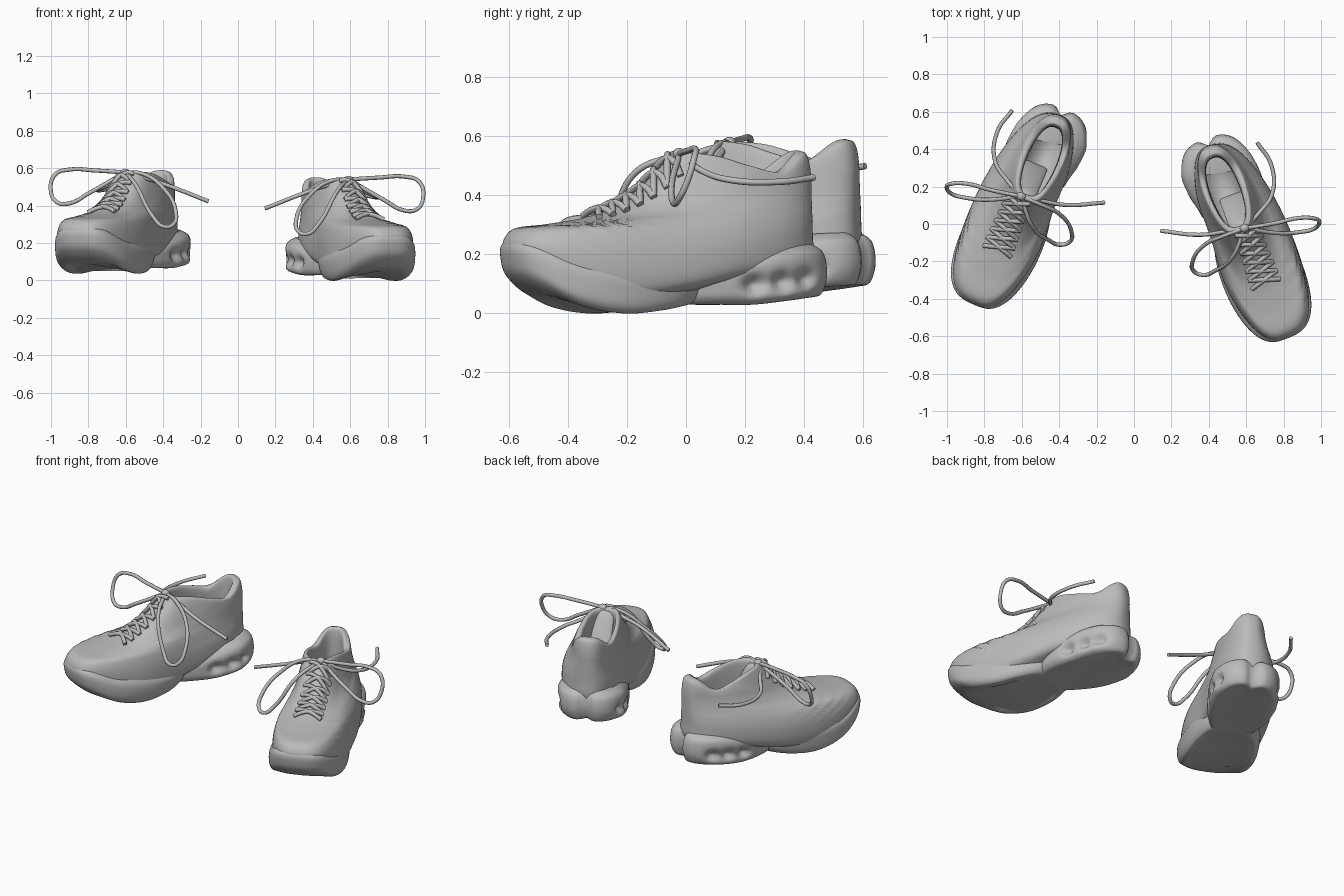
import bpy, bmesh, math
from mathutils import Vector
from mathutils.bvhtree import BVHTree

if "Cube" in bpy.data.objects:
    bpy.data.objects.remove(bpy.data.objects["Cube"], do_unlink=True)

grey = bpy.data.materials.new("plain_grey")
grey.use_nodes = True
grey.diffuse_color = (0.5, 0.5, 0.5, 1)
grey.node_tree.nodes["Principled BSDF"].inputs["Base Color"].default_value = (0.5, 0.5, 0.5, 1)

AROUND, STEPS = 96, 6


def spline(values, f):
    """Catmull-Rom through evenly spaced numbers, f from 0 to 1."""
    n = len(values) - 1
    i = min(int(f * n), n - 1)
    t = f * n - i
    a, b, c, d = (values[min(max(i + k, 0), n)] for k in (-1, 0, 1, 2))
    return b + t / 2 * (c - a + t * (2 * a - 5 * b + 4 * c - d + t * (3 * (b - c) + d - a)))


def loft(rings, warp, heel_power, toe_power):
    """Stack shoe outlines: back, front, inner width, outer width, flare, five heights heel to toe."""
    bm = bmesh.new()
    count = (len(rings) - 1) * STEPS
    rows = []
    for k in range(count + 1):
        back, front, inner, outer, flare, *heights = (spline(c, k / count) for c in zip(*rings))
        row = []
        for j in range(AROUND):
            a = math.tau * j / AROUND
            u = (1 + math.cos(a)) / 2
            power = heel_power + (toe_power - heel_power) * u
            side = math.copysign(abs(math.sin(a)) ** power, math.sin(a))
            wide = outer * (1 + flare * math.cos(a)) if side > 0 else inner * (1 + flare * 0.3 * math.cos(a))
            along = back + (front - back) * u
            curve = 0.09 * max(along, 0) ** 2
            row.append(bm.verts.new(warp(Vector((side * wide + curve, -along, spline(heights, u))))))
        rows.append(row)
    for r, q in zip(rows, rows[1:]):
        for j in range(AROUND):
            n = (j + 1) % AROUND
            bm.faces.new((r[j], r[n], q[n], q[j]))
    bm.faces.new(rows[0])
    bm.faces.new(rows[-1])
    bmesh.ops.recalc_face_normals(bm, faces=bm.faces)
    return bm


def bump(d, r):
    return math.exp(-(d / r) ** 2)


def shape_upper(p):
    # narrow arch, and soft diagonal ridges on the outer forefoot
    if p.x < 0:
        p.x *= 1 - 0.13 * bump(p.y - 0.06, 0.18) * bump(p.z - 0.15, 0.2)
    mask = bump(p.y + 0.25, 0.14) * bump(p.z - 0.25, 0.07) * bump(p.x - 0.2, 0.1)
    wave = 0.004 * mask * math.sin(math.tau * (p.z + 0.45 * p.y) / 0.045)
    return p + Vector((wave, 0, wave))


def shape_heel(p):
    # taper toward the arch, side pockets and a cleft at the back
    taper = min(max((0.42 - p.y) / 0.35, 0), 1)
    p.x *= 1 - (0.36 if p.x < 0 else 0.05) * taper
    for y in (0.26, 0.36, 0.45):
        p.x *= 1 - 0.2 * bump(p.y - y, 0.035) * bump(p.z - 0.1 - 0.1 * (y - 0.3), 0.03)
    if p.y > 0.4:
        p.y -= 0.04 * bump(p.x, 0.03) * min(1, (p.y - 0.4) / 0.1)
    return p


UPPER = [
    (-.45, .50, .13, .18, .1, .15, .12, .06, .05, .10),
    (-.50, .555, .165, .23, .1, .16, .13, .08, .06, .14),
    (-.53, .575, .182, .252, .1, .20, .17, .12, .12, .20),
    (-.53, .572, .182, .252, .1, .28, .24, .20, .21, .25),
    (-.53, .53, .168, .232, .1, .33, .30, .27, .28, .288),
    (-.53, .41, .153, .20, .1, .37, .35, .32, .31, .302),
    (-.53, .25, .14, .17, .1, .41, .39, .36, .34, .33),
    (-.53, .12, .13, .148, .1, .45, .43, .41, .385, .39),
    (-.525, .03, .122, .133, .05, .50, .455, .46, .45, .47),
    (-.515, -.03, .115, .12, 0, .535, .475, .49, .51, .53),
    (-.50, -.05, .105, .11, 0, .548, .48, .50, .53, .545),
    (-.47, -.07, .085, .085, 0, .54, .47, .49, .52, .53),
    (-.46, -.07, .08, .08, 0, .43, .40, .40, .42, .45),
    (-.46, -.05, .08, .08, 0, .22, .22, .22, .22, .22),
]
FOREFOOT = [
    (-.02, .40, .13, .18, 0, .03, .012, 0, .015, .05),
    (-.07, .49, .16, .22, 0, .03, .01, 0, .02, .07),
    (-.10, .56, .178, .242, 0, .045, .03, .025, .055, .13),
    (-.125, .58, .187, .248, 0, .075, .07, .07, .10, .19),
    (-.135, .578, .185, .246, 0, .105, .11, .12, .15, .23),
    (-.11, .555, .165, .222, 0, .12, .14, .16, .18, .25),
]
HEEL = [
    (-.50, -.02, .14, .13, 0, .06, .04, .03, .03, .03),
    (-.55, .02, .19, .18, 0, .06, .045, .03, .03, .03),
    (-.57, .03, .215, .21, 0, .11, .07, .055, .05, .045),
    (-.57, .04, .22, .218, 0, .165, .13, .10, .08, .06),
    (-.555, .05, .21, .215, 0, .21, .195, .16, .115, .08),
    (-.52, .04, .165, .18, 0, .235, .225, .195, .145, .1),
]

# lace paths around the knot: x outward, y back, z up
KNOT = (.03, .05, .54)
LACES = {
    "inner_loop": [KNOT, (-.08, .05, .53), (-.2, .04, .45), (-.29, -.02, .34), (-.3, -.08, .26),
                   (-.26, -.11, .25), (-.2, -.11, .3), (-.08, -.07, .475), KNOT],
    "outer_loop": [KNOT, (.19, .02, .55), (.33, 0, .555), (.40, -.03, .53), (.415, -.06, .45),
                   (.37, -.08, .38), (.3, -.07, .375), (.2, -.04, .43), KNOT],
    "inner_lace_end": [KNOT, (-.08, .07, .51), (-.21, .1, .465), (-.395, .19, .385)],
    "outer_lace_end": [KNOT, (.13, .1, .48), (.23, .17, .45), (.28, .32, .445), (.25, .457, .46)],
}


def build_shoe(label, side, location, turn):
    def place(name, data):
        data.materials.append(grey)
        ob = bpy.data.objects.new(label + "_" + name, data)
        bpy.context.collection.objects.link(ob)
        ob.location = location
        ob.rotation_euler.z = math.radians(turn)
        return ob

    def solid(name, bm):
        for v in bm.verts:
            v.co.x *= side
        bmesh.ops.recalc_face_normals(bm, faces=bm.faces)
        for f in bm.faces:
            f.smooth = True
        me = bpy.data.meshes.new(label + "_" + name)
        bm.to_mesh(me)
        bm.free()
        return place(name, me)

    def lace(name, points, radius=0.011):
        cu = bpy.data.curves.new(label + "_" + name, "CURVE")
        cu.dimensions = "3D"
        cu.bevel_depth = radius
        cu.bevel_resolution = 2
        cu.resolution_u = 8
        cu.use_fill_caps = True
        sp = cu.splines.new("BEZIER")
        sp.bezier_points.add(len(points) - 1)
        for b, (x, y, z) in zip(sp.bezier_points, points):
            b.co = (x * side, y, z)
            b.handle_left_type = b.handle_right_type = "AUTO"
        place(name, cu)

    upper = loft(UPPER, shape_upper, 0.78, 0.72)
    tree = BVHTree.FromBMesh(upper)

    def on_top(x, y, lift):
        hit = tree.ray_cast(Vector((x, y, 2)), Vector((0, 0, -1)))[0]
        return (x, y, hit.z + lift)

    # criss-cross lacing laid over the instep
    for i in range(6):
        y = -0.27 + 0.05 * i
        half = 0.08 - 0.003 * i
        for way in (-1, 1):
            path = [on_top(0.035 + way * half * f, y + 0.05 * (f + 1) / 2, 0.008 + 0.016 * (1 - f * f))
                    for f in (-1, -0.5, 0, 0.5, 1)]
            lace(f"cross_lace_{i}_{'in' if way < 0 else 'out'}", path, 0.012)
    for name, path in LACES.items():
        lace(name, path)

    solid("upper", upper)
    solid("forefoot_sole", loft(FOREFOOT, lambda p: p, 0.65, 0.68))
    solid("heel_sole", loft(HEEL, shape_heel, 0.65, 0.8))

    # tongue, a curved padded strip at the throat
    bm = bmesh.new()
    path = [(-.02, .46), (.04, .525), (.075, .545), (.11, .50), (.17, .40), (.22, .30), (.25, .22)]
    grid = [[bm.verts.new((0.02 + 0.07 * c, y, z - 0.025 * c * c)) for c in (-1, -.5, 0, .5, 1)] for y, z in path]
    for r, q in zip(grid, grid[1:]):
        for j in range(4):
            bm.faces.new((r[j], r[j + 1], q[j + 1], q[j]))
    tongue = solid("tongue", bm)
    tongue.modifiers.new("padding", "SOLIDIFY").thickness = 0.02
    tongue.modifiers.new("round", "SUBSURF").levels = 2
    tongue.modifiers["round"].render_levels = 2

    # knot
    bm = bmesh.new()
    bmesh.ops.create_uvsphere(bm, u_segments=16, v_segments=10, radius=0.022)
    for v in bm.verts:
        v.co = Vector(KNOT) + Vector((v.co.x * 1.2, v.co.y, v.co.z * 0.9))
    solid("knot", bm)


build_shoe("left", 1, (0.58, -0.08, 0), 20)
build_shoe("right", -1, (-0.595, 0.09, 0.038), -22.5)
